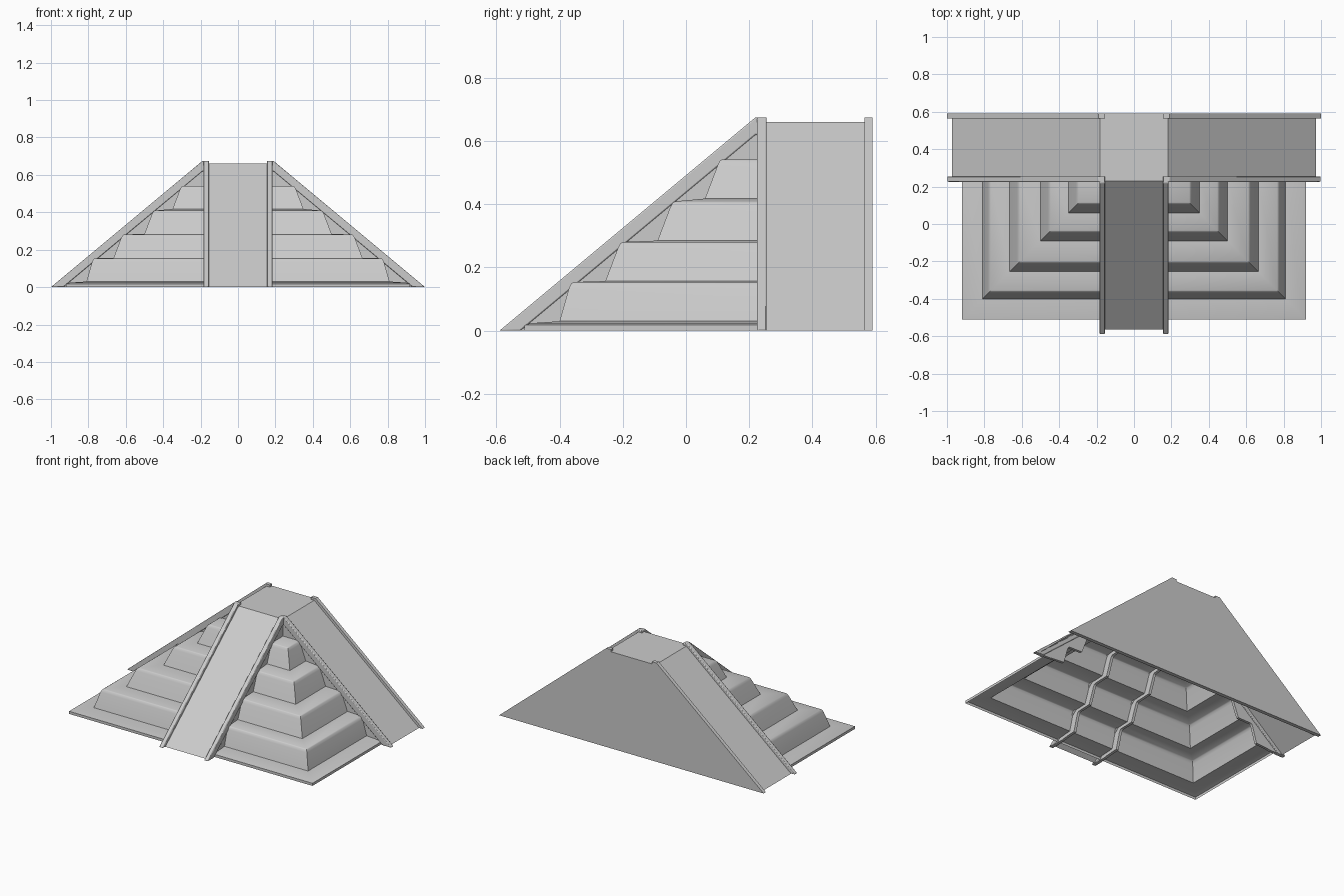
import bpy, bmesh, math

cube = bpy.data.objects.get("Cube")
if cube:
    bpy.data.objects.remove(cube, do_unlink=True)

stone = bpy.data.materials.new("grey_stone")
stone.use_nodes = True
GREY = (0.6, 0.6, 0.6, 1)
stone.diffuse_color = GREY
stone.node_tree.nodes["Principled BSDF"].inputs["Base Color"].default_value = GREY

SHIFT = 0.41            # front run starts this much nearer than the side runs
SLOPE = 0.675 / 0.81    # rise over run of all stairways
BACK = 0.59


def make(name, bm, bevel=0, angle=30):
    bmesh.ops.recalc_face_normals(bm, faces=bm.faces)
    me = bpy.data.meshes.new(name)
    bm.to_mesh(me)
    bm.free()
    ob = bpy.data.objects.new(name, me)
    bpy.context.collection.objects.link(ob)
    me.materials.append(stone)
    if bevel:
        mod = ob.modifiers.new("soft_edges", 'BEVEL')
        mod.width, mod.segments = bevel, 2
    bpy.ops.object.select_all(action='DESELECT')
    ob.select_set(True)
    bpy.context.view_layer.objects.active = ob
    bpy.ops.object.shade_smooth_by_angle(angle=math.radians(angle))
    return ob


# r runs outward, w across the stairway, z up
DIRS = {
    "front": lambda r, w, z: (w, SHIFT - r, z),
    "left": lambda r, w, z: (r, w, z),
    "right": lambda r, w, z: (-r, w, z),
}


def prism(name, profile, w0, w1, place, bevel=0):
    bm = bmesh.new()
    a, b = [[bm.verts.new(place(r, w, z)) for r, z in profile] for w in (w0, w1)]
    n = len(a)
    bm.faces.new(a)
    bm.faces.new(b[::-1])
    for i in range(n):
        j = (i + 1) % n
        bm.faces.new((a[j], a[i], b[i], b[j]))
    return make(name, bm, bevel)


# Stepped body: base slab, then four tiers with softened upper edges
steps = [(0.92, 0), (0.92, 0.018), (0.9, 0.024)]
for foot, top, z in ((0.81, 0.765, 0.03), (0.665, 0.61, 0.157),
                     (0.5, 0.445, 0.285), (0.35, 0.295, 0.418)):
    steps += [(foot, z), (top + 0.015, z + 0.105), (top + 0.008, z + 0.119), (top, z + 0.124)]

bm = bmesh.new()
prev = None
for r, z in steps:
    ring = [bm.verts.new(p) for p in ((-r, 0.245, z), (-r, SHIFT - r, z),
                                      (r, SHIFT - r, z), (r, 0.245, z))]
    if prev:
        for i in range(3):
            bm.faces.new((prev[i], prev[i + 1], ring[i + 1], ring[i]))
    prev = ring
bm.faces.new(prev)
make("stepped_body", bm, angle=40)

# Sloping rail strips, each with a thinner wall dropping to the steps
rail = [(1, 0), (0.19, 0.675), (0.155, 0.675), (0.155, 0.62), (0.19, 0.62), (0.934, 0)]
wall = [(0.95, 0), (0.19, 0.64), (0.155, 0.64), (0.155, 0.53)]
wall += [(r - 0.04, max(z - 0.02, 0)) for r, z in reversed(steps)]

for side, place in DIRS.items():
    if side == "front":
        pairs = [("a", 0.155, 0.185, 0.16, 0.178), ("b", -0.185, -0.155, -0.178, -0.16)]
        w0, w1 = -0.16, 0.16
    else:
        pairs = [("a", 0.225, 0.255, 0.232, 0.25)]
        w0, w1 = 0.25, 0.575
    for tag, r0, r1, v0, v1 in pairs:
        prism(f"{side}_rail_{tag}", rail, r0, r1, place, 0.004)
        prism(f"{side}_wall_{tag}", wall, v0, v1, place)
    # Stairway surface
    bm = bmesh.new()
    top = 0.973 - 0.66 / SLOPE
    bm.faces.new([bm.verts.new(place(r, w, z)) for r, w, z in
                  ((0.973, w0, 0), (0.973, w1, 0), (top, w1, 0.66), (top, w0, 0.66))])
    make(f"{side}_ramp", bm)

# Summit platform
bm = bmesh.new()
e = 0.973 - 0.66 / SLOPE
bm.faces.new([bm.verts.new(p) for p in ((-e, SHIFT - e, 0.66), (e, SHIFT - e, 0.66),
                                        (e, BACK - 0.01, 0.66), (-e, BACK - 0.01, 0.66))])
make("summit_platform", bm)

# Flat rear wall whose edges form the rear rails
half = [(1, 0), (0.19, 0.675), (0.155, 0.675), (0.155, 0.66)]
outline = half + [(-x, z) for x, z in reversed(half)]
prism("rear_wall", outline, BACK - 0.025, BACK, DIRS["left"])
